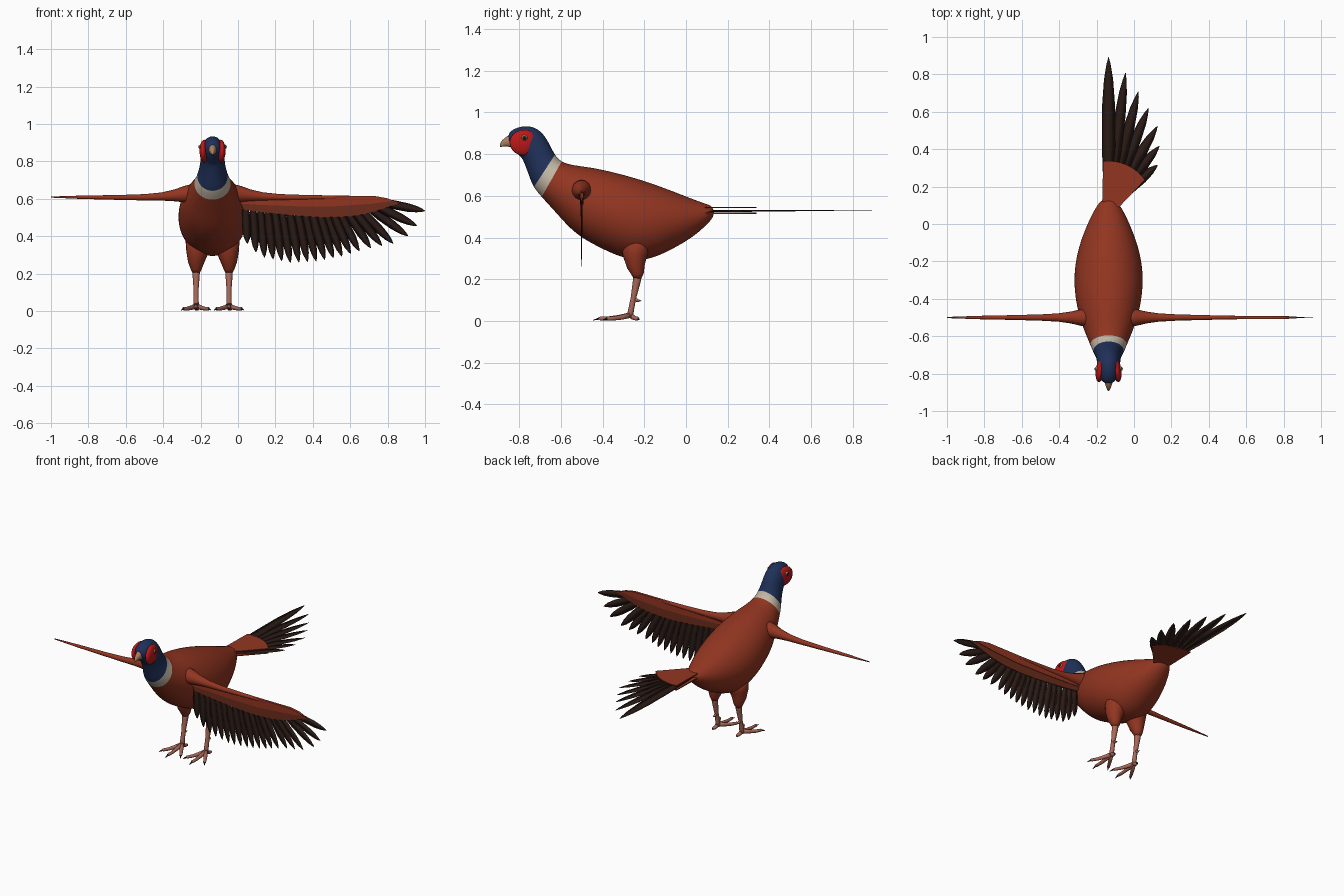
import bpy, bmesh, math
from mathutils import Vector

if "Cube" in bpy.data.objects:
    bpy.data.objects.remove(bpy.data.objects["Cube"])

CX = -0.136  # body centre line


def mat(name, r, g, b):
    m = bpy.data.materials.new(name)
    m.diffuse_color = (r, g, b, 1)
    m.use_nodes = True
    m.node_tree.nodes["Principled BSDF"].inputs["Base Color"].default_value = m.diffuse_color
    return m


RUST = mat("rust", .29, .036, .015)
COVERT = mat("dark_rust", .15, .025, .012)
BLUE = mat("blue", .014, .03, .1)
CREAM = mat("cream", .54, .47, .37)
RED = mat("red", .5, .01, .01)
DARK = mat("dark_brown", .024, .011, .008)
SKIN = mat("leg_pink", .40, .14, .10)
HORN = mat("beak_tan", .40, .22, .13)
BLACK = mat("black", .01, .01, .01)


def finish(name, bm, mats, smooth=True):
    bmesh.ops.recalc_face_normals(bm, faces=bm.faces)
    me = bpy.data.meshes.new(name)
    bm.to_mesh(me)
    bm.free()
    for m in mats:
        me.materials.append(m)
    for p in me.polygons:
        p.use_smooth = smooth
    ob = bpy.data.objects.new(name, me)
    bpy.context.collection.objects.link(ob)
    return ob


def loft(bm, rings, mat_of=lambda i: 0):
    rows = [[bm.verts.new(p) for p in ring] for ring in rings]
    n = len(rows[0])
    for i, (a, b) in enumerate(zip(rows, rows[1:])):
        for k in range(n):
            f = bm.faces.new((a[k], a[(k + 1) % n], b[(k + 1) % n], b[k]))
            f.material_index = mat_of(i)
    bm.faces.new(rows[0]).material_index = mat_of(0)
    bm.faces.new(rows[-1]).material_index = mat_of(len(rows) - 2)


def tube(bm, path, n=12, sx=1.0, mat_of=lambda i: 0):
    """path: (x, y, z, radius); sx squashes across x."""
    pts = [Vector(p[:3]) for p in path]
    rings = []
    for i, p in enumerate(pts):
        d = (pts[min(i + 1, len(pts) - 1)] - pts[max(i - 1, 0)]).normalized()
        ref = Vector((1, 0, 0)) if abs(d.x) < .9 else Vector((0, 1, 0))
        v = d.cross(ref).normalized()
        u = v.cross(d)
        r = path[i][3]
        rings.append([p + u * (r * sx * math.cos(t)) + v * (r * math.sin(t))
                      for t in (2 * math.pi * k / n for k in range(n))])
    loft(bm, rings, mat_of)


def feather(bm, root, tip, half, normal, thick=.002):
    root, tip, nrm = Vector(root), Vector(tip), Vector(normal)
    side = (tip - root).normalized().cross(nrm)
    rings = []
    for t, w in ((0, .5), (.15, .8), (.4, 1), (.68, .95), (.85, .68), (.95, .32), (1, .04)):
        c, s, h = root.lerp(tip, t), side * (half * w), nrm * (thick * (1 - .8 * t))
        rings.append([c + s, c + h, c - s, c - h])
    loft(bm, rings)


def plate(name, outline, thick, m):
    bm = bmesh.new()
    f = bm.faces.new([bm.verts.new(p) for p in outline])
    r = bmesh.ops.extrude_face_region(bm, geom=[f])
    bmesh.ops.translate(bm, vec=thick, verts=[v for v in r["geom"] if isinstance(v, bmesh.types.BMVert)])
    return finish(name, bm, [m], False)


def ball(name, loc, scale, m, rot_z=0):
    bm = bmesh.new()
    bmesh.ops.create_uvsphere(bm, u_segments=24, v_segments=14, radius=1)
    ob = finish(name, bm, [m])
    ob.location, ob.scale, ob.rotation_euler = loc, scale, (0, 0, rot_z)


# Body, collar and head: cross-sections as top point, bottom point, half width
sections = [
    (-.853, .892, -.85, .85, .02), (-.838, .915, -.832, .825, .042),
    (-.795, .933, -.808, .80, .054), (-.75, .937, -.787, .783, .060),
    (-.70, .917, -.777, .76, .063), (-.665, .87, -.765, .73, .065),
    (-.645, .83, -.747, .68, .071), (-.63, .80, -.732, .642, .081),
    (-.60, .762, -.70, .602, .095), (-.54, .747, -.62, .515, .126),
    (-.45, .737, -.53, .412, .16), (-.36, .718, -.41, .348, .181),
    (-.26, .692, -.30, .297, .187), (-.16, .66, -.19, .285, .174),
    (-.07, .626, -.08, .335, .145), (.02, .59, .02, .392, .105),
    (.085, .565, .09, .45, .07), (.13, .552, .14, .505, .035)]
rings = []
for ty, tz, by, bz, w in sections:
    top, bot = Vector((CX, ty, tz)), Vector((CX, by, bz))
    c, h = (top + bot) / 2, (top - bot) / 2
    rings.append([c + h * math.sin(a) + Vector((w * math.cos(a), 0, 0))
                  for a in (2 * math.pi * k / 24 for k in range(24))])
bm = bmesh.new()
loft(bm, rings, lambda i: 0 if i < 7 else (1 if i == 7 else 2))
body = finish("body", bm, [BLUE, CREAM, RUST])
body.modifiers.new("smooth", "SUBSURF").levels = 2
body.modifiers["smooth"].render_levels = 2

# Beak
bm = bmesh.new()
tube(bm, [(CX, -.82, .862, .036), (CX, -.85, .861, .027), (CX, -.873, .852, .017),
          (CX, -.886, .842, .009), (CX, -.891, .834, .002)], 16, .75)
finish("beak", bm, [HORN])

# Face patches, eyes, legs and arms on both sides
for s, tag in ((-1, "left"), (1, "right")):
    ball("face_patch_" + tag, (CX + s * .044, -.778, .855), (.024, .068, .061), RED, s * .14)
    ball("eye_ring_" + tag, (CX + s * .062, -.775, .877), (.010, .015, .015), HORN)
    ball("eye_" + tag, (CX + s * .067, -.775, .877), (.009, .010, .010), BLACK)

    lx = CX + s * .088
    bm = bmesh.new()
    tube(bm, [(lx - s * .02, -.235, .40, .08), (lx - s * .005, -.245, .31, .058), (lx, -.24, .26, .043),
              (lx, -.232, .225, .030), (lx, -.234, .205, .020)], 18)
    finish("thigh_" + tag, bm, [RUST])

    bm = bmesh.new()
    tube(bm, [(lx, -.23, .24, .022), (lx, -.236, .19, .019), (lx, -.252, .11, .013),
              (lx, -.264, .05, .014), (lx, -.268, .018, .016)])
    tube(bm, [(lx, -.25, .105, .010), (lx, -.23, .097, .007), (lx, -.214, .097, .001)], 8)
    finish("shin_" + tag, bm, [SKIN])

    bm = bmesh.new()
    for dx, ty in ((0, -.445), (.08, -.40), (-.08, -.40), (.012, -.222)):
        a, b = Vector((lx, -.268, .028)), Vector((lx + dx, ty, .008))
        path = []
        for t, z, r in ((0, .028, .014), (.3, .018, .012), (.6, .012, .010),
                        (.82, .012, .009), (.84, .012, .006), (1, .004, .001)):
            p = a.lerp(b, t)
            path.append((p.x, p.y, z, r))
        tube(bm, path, 10, 1, lambda i: 1 if i > 3 else 0)
    finish("foot_" + tag, bm, [SKIN, BLACK])

    bm = bmesh.new()
    tube(bm, [(CX + s * d, -.5, z, r) for d, z, r in (
        (.09, .628, .055), (.15, .624, .044), (.20, .618, .032), (.27, .612, .022),
        (.36, .608, .017), (.5, .607, .013), (.7, .608, .009), (.864, .609, .003))], 16)
    finish("wing_arm_" + tag, bm, [RUST])

# Wing feathers, on the right only: tip x, tip z, root x, root z
fan = [(.05, .36, .04, .56), (.12, .29, .10, .56), (.28, .257, .23, .565), (.42, .265, .35, .57),
       (.55, .29, .45, .57), (.68, .33, .54, .57), (.83, .36, .62, .575), (.91, .40, .66, .58),
       (.957, .455, .69, .585), (1.0, .535, .72, .59)]


def along_fan(x):
    for a, b in zip(fan, fan[1:]):
        if x <= b[0] + 1e-6:
            t = (x - a[0]) / (b[0] - a[0])
            return [p + (q - p) * t for p, q in zip(a, b)]


bm = bmesh.new()
tips = [.05 + .046 * k for k in range(14)] + [.71, .77, .83, .91, .957, 1.0]
for i, x in enumerate(tips):
    tx, tz, rx, rz = along_fan(x)
    y = -.5 + .0015 * (i % 3 - 1)
    feather(bm, (rx, y, rz), (tx, y, tz), .024, (0, 1, 0))
finish("wing_feathers", bm, [DARK])

# Wing coverts: an upper and a lower layer
plate("wing_coverts_lower", [(x, -.505, z) for x, z in (
    (0, .61), (.73, .612), (.80, .600), (.87, .578), (.80, .555), (.70, .522), (.6, .505),
    (.45, .50), (.3, .51), (.15, .525), (.03, .54))], (0, .010, 0), COVERT)
plate("wing_coverts_upper", [(x, -.508, z) for x, z in (
    (0, .63), (.1, .615), (.73, .615), (.80, .602), (.83, .588), (.7, .572), (.5, .558),
    (.3, .56), (.1, .568), (0, .575))], (0, .016, 0), RUST)

# Tail feathers fan out to the right: angle, length
bm = bmesh.new()
for i, (deg, ln) in enumerate(((0, .792), (7.3, .713), (14.7, .63), (22.3, .562),
                               (31.7, .498), (40.6, .417), (50.6, .339))):
    a, z = math.radians(deg), .531 - .0012 * i
    feather(bm, (CX, .1, z), (CX + ln * math.sin(a), .1 + ln * math.cos(a), z),
            .036 if i == 0 else .031, (0, 0, 1))
finish("tail_feathers", bm, [DARK])

# Tail coverts above and below the feathers
arc = [(CX + .237 * math.sin(a), .1 + .237 * math.cos(a))
       for a in (math.radians(-7 + 62 * k / 12) for k in range(13))]
for name, z in (("tail_coverts_top", .541), ("tail_coverts_bottom", .513)):
    plate(name, [(x, y, z) for x, y in [(-.17, .12)] + arc + [(-.08, .09)]], (0, 0, .006), RUST)
